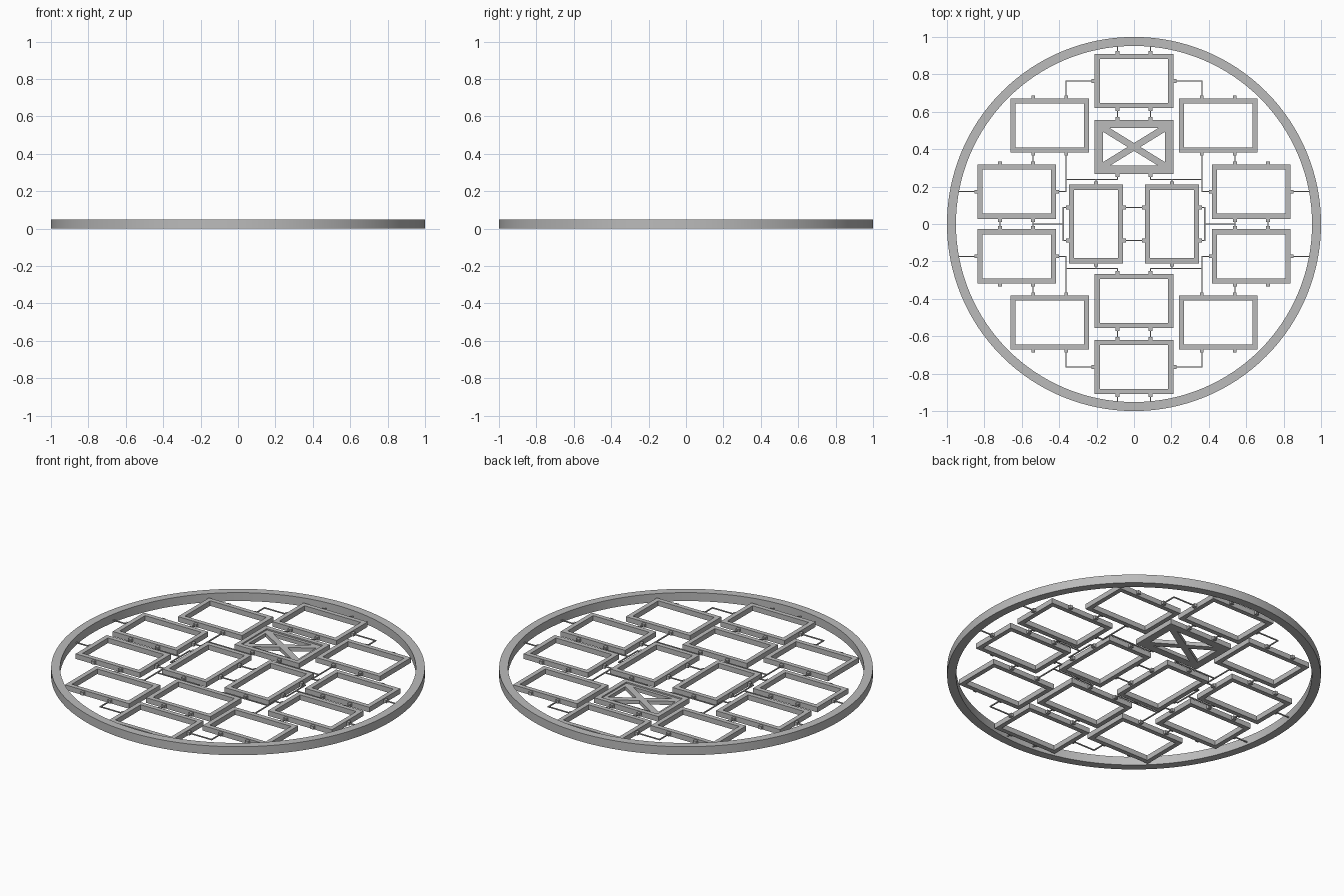
import bpy
import bmesh
from math import cos, sin, pi
from mathutils import Vector

old = bpy.data.objects.get("Cube")
if old:
    bpy.data.objects.remove(old, do_unlink=True)

# One plain grey for everything
grey = bpy.data.materials.new("plain_grey")
grey.use_nodes = True
grey.diffuse_color = (0.5, 0.5, 0.5, 1)
grey.node_tree.nodes["Principled BSDF"].inputs["Base Color"].default_value = (0.5, 0.5, 0.5, 1)

RING_H, FRAME_H, WIRE_Z = 0.05, 0.03, 0.015
LONG, SHORT, RIM = 0.42, 0.29, 0.027


def finish(name, bm):
    bmesh.ops.recalc_face_normals(bm, faces=bm.faces)
    mesh = bpy.data.meshes.new(name)
    bm.to_mesh(mesh)
    bm.free()
    mesh.materials.append(grey)
    obj = bpy.data.objects.new(name, mesh)
    bpy.context.collection.objects.link(obj)
    return obj


def add_hoop(bm, outer, inner, z0, z1):
    """Closed band between two matching outlines."""
    rows = [[bm.verts.new((x, y, z)) for x, y in pts]
            for pts, z in ((outer, z0), (outer, z1), (inner, z1), (inner, z0))]
    n = len(outer)
    for r in range(4):
        a, b = rows[r], rows[(r + 1) % 4]
        for i in range(n):
            j = (i + 1) % n
            bm.faces.new((a[i], a[j], b[j], b[i]))


def circle(radius, n=128):
    return [(radius * cos(2 * pi * i / n), radius * sin(2 * pi * i / n)) for i in range(n)]


def rect(cx, cy, w, h):
    return [(cx + sx * w / 2, cy + sy * h / 2)
            for sx, sy in ((-1, -1), (1, -1), (1, 1), (-1, 1))]


def add_box(bm, centre, size):
    cube = bmesh.ops.create_cube(bm, size=1)["verts"]
    bmesh.ops.scale(bm, vec=size, verts=cube)
    bmesh.ops.translate(bm, vec=centre, verts=cube)


def add_frame(bm, cx, cy, w, h, rim=RIM, z1=FRAME_H):
    add_hoop(bm, rect(cx, cy, w, h), rect(cx, cy, w - 2 * rim, h - 2 * rim), 0, z1)


def add_wire(bm, points, width=0.006):
    for (ax, ay), (bx, by) in zip(points, points[1:]):
        add_box(bm, ((ax + bx) / 2, (ay + by) / 2, WIRE_Z),
                (abs(bx - ax) + width, abs(by - ay) + width, width))


def mirror(obj, x=True, y=True):
    mod = obj.modifiers.new("mirror", "MIRROR")
    mod.use_axis = (x, y, False)
    mod.use_mirror_merge = False


# Outer ring
bm = bmesh.new()
add_hoop(bm, circle(1), circle(0.952), 0, RING_H)
ring = finish("outer_ring", bm)
bpy.ops.object.select_all(action="DESELECT")
ring.select_set(True)
bpy.context.view_layer.objects.active = ring
bpy.ops.object.shade_smooth_by_angle(angle=0.6)

# Rectangular frames: name, centre, width, depth, mirrored across x
frames = [("end_frame", 0, 0.765, LONG, SHORT, False),
          ("inner_frame", 0, 0.412, LONG, SHORT, False),
          ("corner_frame", 0.45, 0.527, LONG, SHORT, True),
          ("side_frame", 0.628, 0.173, LONG, SHORT, True)]
for name, cx, cy, w, h, both in frames:
    bm = bmesh.new()
    add_frame(bm, cx, cy, w, h)
    mirror(finish(name, bm), x=both)
bm = bmesh.new()
add_frame(bm, 0.203, 0, SHORT, LONG)
mirror(finish("centre_frame", bm), y=False)

# Crossed panel set into the rear inner frame
bm = bmesh.new()
in_w, in_h, in_z = LONG - 2 * RIM, SHORT - 2 * RIM, 0.022
add_frame(bm, 0, 0.412, in_w, in_h, 0.018, in_z)
hx, hy = in_w / 2 - 0.014, in_h / 2 - 0.014
for s in (-1, 1):
    along = Vector((hx, s * hy, 0))
    side = Vector((-s * hy, hx, 0)).normalized() * 0.018
    mid = Vector((0, 0.412, 0))
    base = bm.faces.new([bm.verts.new(mid + a * along + b * side)
                         for a, b in ((-1, -1), (1, -1), (1, 1), (-1, 1))])
    top = bmesh.ops.extrude_face_region(bm, geom=[base])["geom"]
    bmesh.ops.translate(bm, vec=(0, 0, in_z),
                        verts=[v for v in top if isinstance(v, bmesh.types.BMVert)])
finish("cross_panel", bm)

# Connector nubs on frame edges, one quarter then mirrored
bm = bmesh.new()
end_y, inner_y, corner_y, side_y = 0.765, 0.412, 0.527, 0.173
half_l, half_s, out = LONG / 2, SHORT / 2, 0.006
nubs = [(half_l + out, end_y), (0.203, half_l + out)]
for cy in (end_y, inner_y):
    nubs += [(0.088, cy + s * (half_s + out)) for s in (-1, 1)]
for cx, cy in ((0.45, corner_y), (0.628, side_y)):
    nubs += [(cx + t, cy + s * (half_s + out)) for t in (-0.088, 0.088) for s in (-1, 1)]
nubs += [(0.628 + s * (half_l + out), side_y) for s in (-1, 1)]
nubs += [(0.203 + s * (half_s + out), 0.088) for s in (-1, 1)]
for x, y in nubs:
    add_box(bm, (x, y, WIRE_Z), (0.02, 0.02, 0.018))
mirror(finish("connector_nubs", bm))

# Thin wires linking the frames, one quarter then mirrored
bm = bmesh.new()
for path in ([(0.088, 0.9), (0.088, 0.96)],
             [(0.088, 0.63), (0.088, 0.55)],
             [(0.2, end_y), (0.363, end_y), (0.363, 0.66)],
             [(0.363, 0.39), (0.363, side_y), (0.42, side_y)],
             [(0.088, 0.27), (0.088, 0.238), (0.363, 0.238)],
             [(0.203, 0.238), (0.203, 0.2)],
             [(0.54, 0.39), (0.54, 0.31)],
             [(0.54, 0.04), (0.54, 0)],
             [(0.716, 0.04), (0.716, 0)],
             [(0.83, side_y), (0.945, side_y)],
             [(0.34, 0.088), (0.378, 0.088), (0.378, 0)],
             [(0.06, 0.088), (0, 0.088)]):
    add_wire(bm, path)
mirror(finish("link_wires", bm))
bm = bmesh.new()
add_wire(bm, [(0.378, 0), (0.54, 0)])
mirror(finish("middle_wires", bm), y=False)
